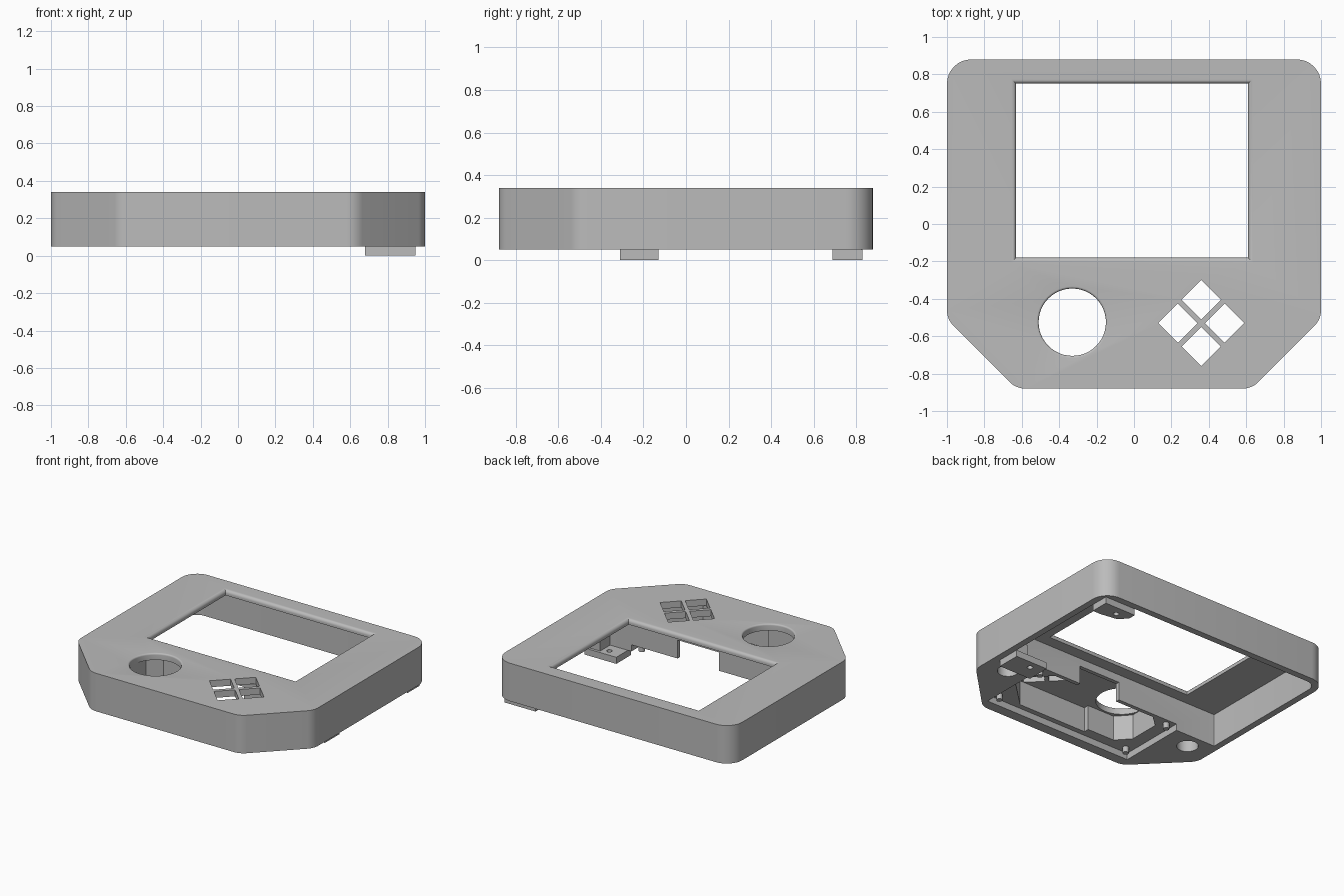
import bpy, bmesh, math
from mathutils import Vector

cube = bpy.data.objects.get("Cube")
if cube:
    bpy.data.objects.remove(cube, do_unlink=True)

grey = bpy.data.materials.new("grey plastic")
grey.use_nodes = True
grey.diffuse_color = (0.5, 0.5, 0.5, 1)
grey.node_tree.nodes["Principled BSDF"].inputs["Base Color"].default_value = grey.diffuse_color


def loft(name, rings):
    """Closed solid from rings given as (points, z), lowest first."""
    bm = bmesh.new()
    loops = [[bm.verts.new((x, y, z)) for x, y in pts] for pts, z in rings]
    bm.faces.new(loops[0][::-1])
    bm.faces.new(loops[-1])
    for a, b in zip(loops, loops[1:]):
        n = len(a)
        for i in range(n):
            bm.faces.new((a[i], a[(i + 1) % n], b[(i + 1) % n], b[i]))
    bmesh.ops.recalc_face_normals(bm, faces=bm.faces)
    mesh = bpy.data.meshes.new(name)
    bm.to_mesh(mesh)
    bm.free()
    mesh.materials.append(grey)
    obj = bpy.data.objects.new(name, mesh)
    bpy.context.collection.objects.link(obj)
    return obj


def prism(name, pts, z0, z1):
    return loft(name, [(pts, z0), (pts, z1)])


def rect(x0, x1, y0, y1):
    return [(x0, y0), (x1, y0), (x1, y1), (x0, y1)]


def circle(x, y, r, n=48):
    return [(x + r * math.cos(i * math.tau / n), y + r * math.sin(i * math.tau / n)) for i in range(n)]


def rounded(pts, radii, steps=8):
    """Round each corner with a tangent arc."""
    out = []
    for i, r in enumerate(radii):
        p = Vector(pts[i])
        a = (Vector(pts[i - 1]) - p).normalized()
        b = (Vector(pts[(i + 1) % len(pts)]) - p).normalized()
        half = a.angle(b) / 2
        c = p + (a + b).normalized() * r / math.sin(half)
        start, end = p + a * r / math.tan(half) - c, p + b * r / math.tan(half) - c
        turn = start.angle(end)
        for k in range(steps + 1):
            t = k / steps
            v = (start * math.sin((1 - t) * turn) + end * math.sin(t * turn)) / math.sin(turn)
            out.append(tuple(c + v))
    return out


def cut(target, cutter):
    cutter.hide_render = True
    mod = target.modifiers.new("cut", 'BOOLEAN')
    mod.operation, mod.solver, mod.object = 'DIFFERENCE', 'EXACT', cutter
    bpy.context.view_layer.objects.active = target
    bpy.ops.object.modifier_apply(modifier=mod.name)
    bpy.data.objects.remove(cutter, do_unlink=True)


def flared(name, shape, size, flare, z0):
    """Opening cutter with a rounded flare at the top face."""
    rings = [(shape(size), z0)]
    for k in range(6):
        t = k / 5 * math.pi / 2
        rings.append((shape(size + flare * (1 - math.cos(t))), TOP - flare + flare * math.sin(t)))
    rings.append((shape(size + flare), TOP + 0.05))
    return loft(name, rings)


BOTTOM, TOP, CEILING, LEDGE = 0.05, 0.34, 0.30, 0.10

# Outer shell
outline = [(-0.63, -0.88), (0.63, -0.88), (1, -0.51), (1, 0.88), (-1, 0.88), (-1, -0.51)]
shell = prism("shell", rounded(outline, [0.12, 0.12, 0.12, 0.13, 0.13, 0.12]), BOTTOM, TOP)

# Large display cavity
cavity = rounded(rect(-0.95, 0.95, -0.27, 0.83), [0.005, 0.005, 0.08, 0.08])
cut(shell, prism("display_cavity", cavity, 0, CEILING))

# Shallow circuit board recess and deeper control compartment
cut(shell, prism("board_recess", rect(-0.61, 0.65, -0.80, -0.265), 0, LEDGE))
pocket = [(-0.42, -0.72), (-0.19, -0.72), (-0.19, -0.76), (0.39, -0.76), (0.62, -0.54),
          (0.62, -0.46), (0.46, -0.30), (-0.42, -0.30), (-0.51, -0.38), (-0.51, -0.62)]
cut(shell, prism("control_compartment", pocket, 0, CEILING - 0.01))

# Cable notch between the compartments
cut(shell, prism("cable_notch", rect(-0.09, 0.26, -0.35, -0.25), 0, 0.24))

# Display opening and stick opening
cut(shell, flared("display_opening", lambda s: rect(-0.63 - s, 0.61 + s, -0.18 - s, 0.75 + s), 0, 0.025, 0.2))
cut(shell, flared("stick_opening", lambda r: circle(-0.33, -0.525, r), 0.18, 0.012, 0.2))

# Four diamond button openings
for i in range(4):
    a = i * math.pi / 2
    x, y = 0.36 + 0.125 * math.cos(a), -0.53 + 0.125 * math.sin(a)
    cut(shell, prism("button_opening", circle(x, y, 0.105, 4), 0.2, 0.4))

# Screw wells
for side in (-1, 1):
    cut(shell, prism("screw_well", circle(side * 0.81, -0.39, 0.075, 32), 0, 0.25))

# Locating pegs on the board ledge
for x in (-0.55, 0.59):
    for y in (-0.745, -0.31):
        prism("board_peg", circle(x, y, 0.022, 16), 0.055, LEDGE + 0.01)

# Mounting tabs with screw holes
back_tab = prism("back_mounting_tab", [(0.69, 0.83), (0.69, 0.77), (0.75, 0.71), (0.88, 0.69),
                                       (0.95, 0.69), (0.95, 0.83)], 0, 0.06)
cut(back_tab, prism("tab_hole", circle(0.80, 0.76, 0.02, 16), -0.1, 0.2))
front_tab = prism("front_mounting_tab", rect(0.68, 0.95, -0.31, -0.13), 0, 0.05)
cut(front_tab, prism("tab_hole", circle(0.78, -0.19, 0.02, 16), -0.1, 0.2))
prism("front_tab_block", rect(0.83, 0.955, -0.275, -0.15), 0.05, 0.14)
prism("back_tab_block", rect(0.87, 0.955, 0.75, 0.835), 0.05, 0.14)

# Smooth the rounded corners while keeping edges crisp
for obj in bpy.context.scene.objects:
    obj.select_set(obj.type == 'MESH')
bpy.context.view_layer.objects.active = shell
bpy.ops.object.shade_smooth_by_angle(angle=math.radians(30))
